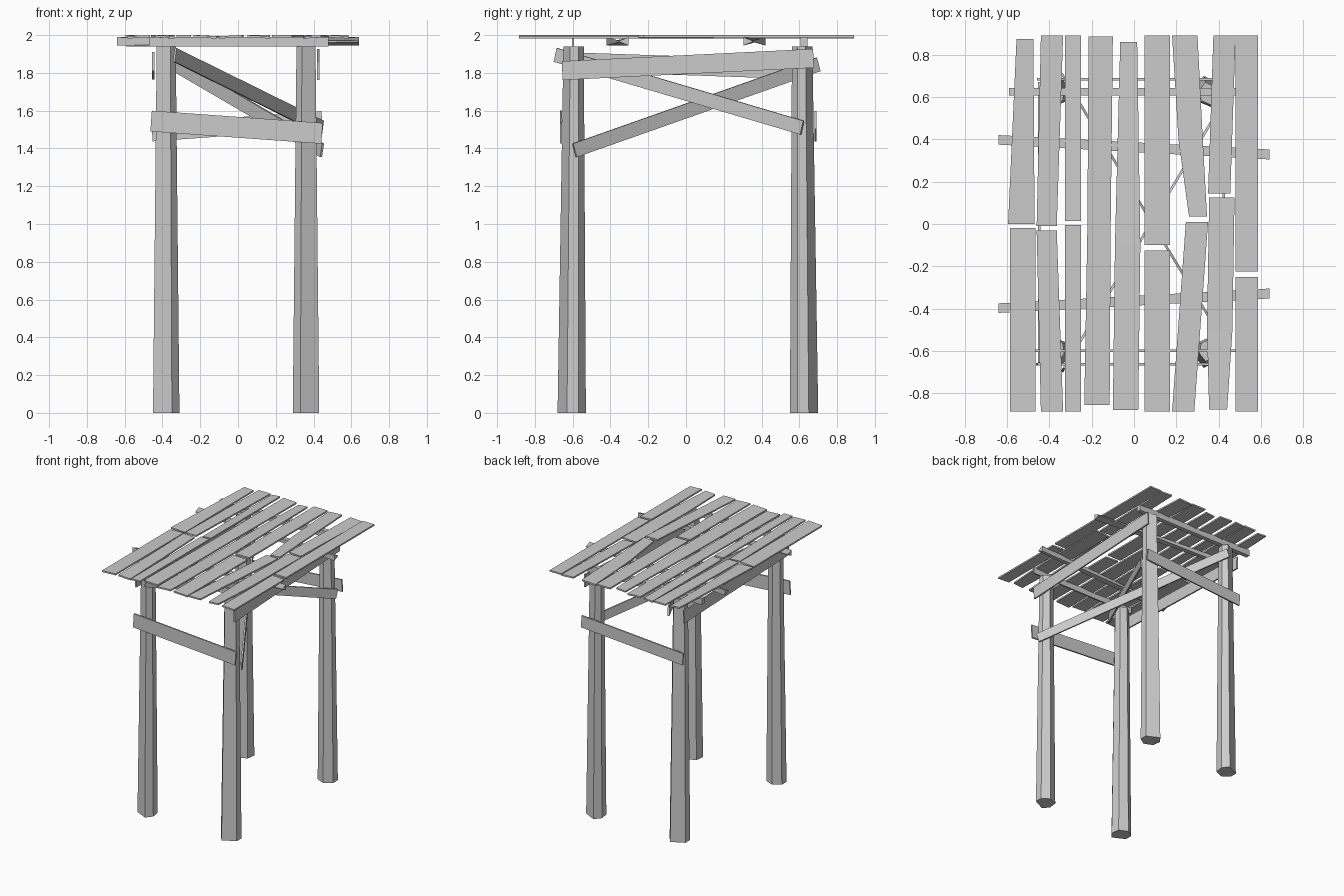
import bpy
from mathutils import Vector


def make(name, verts, faces):
    me = bpy.data.meshes.new(name)
    me.from_pydata([tuple(v) for v in verts], [], faces)
    me.update()
    ob = bpy.data.objects.new(name, me)
    bpy.context.collection.objects.link(ob)
    return ob


def loft(name, rings):
    """Closed solid through rings of equal point count (counter-clockwise seen from the end)."""
    n = len(rings[0])
    verts = [v for r in rings for v in r]
    faces = [tuple(range(n))[::-1],
             tuple(range((len(rings) - 1) * n, len(rings) * n))]
    for k in range(len(rings) - 1):
        for i in range(n):
            j = (i + 1) % n
            faces.append((k * n + i, k * n + j, (k + 1) * n + j, (k + 1) * n + i))
    return make(name, verts, faces)


def board(name, p, q, h, t):
    """Upright plank from p to q, height h, thickness t."""
    p, q = Vector(p), Vector(q)
    d = (q - p).normalized()
    side = d.cross(Vector((0, 0, 1))).normalized()
    up = side.cross(d)
    corners = [(-1, -1), (1, -1), (1, 1), (-1, 1)]
    return loft(name, [[c + side * a * t / 2 + up * b * h / 2 for a, b in corners]
                       for c in (p, q)])


# Rough-hewn six-sided legs, tapering upward
section = [(-0.03, -0.075), (0.07, -0.025), (0.07, 0.035),
           (0.01, 0.075), (-0.06, 0.045), (-0.07, -0.025)]
for fb, sy, cy in (("front", 1, -0.605), ("back", -1, 0.625)):
    for lr, sx, cx in (("left", -1, -0.38), ("right", 1, 0.36)):
        pts = section if sx * sy > 0 else section[::-1]
        loft(f"{fb}_{lr}_leg",
             [[(cx + sx * x * s, cy + sy * y * s + 0.01 * sy * (s < 1), z)
               for x, y in pts] for s, z in ((1, 0), (0.72, 1.94))])

# Boards nailed around the frame
board("front_board", (-0.46, -0.662, 1.545), (0.445, -0.662, 1.48), 0.11, 0.012)
board("back_board", (-0.455, 0.685, 1.485), (0.445, 0.685, 1.55), 0.095, 0.012)
board("right_board", (0.425, -0.655, 1.812), (0.425, 0.675, 1.877), 0.1, 0.012)
board("left_board", (-0.448, -0.655, 1.86), (-0.448, 0.67, 1.815), 0.1, 0.012)

# Crossing diagonal braces
board("diagonal_brace_a", (-0.335, -0.69, 1.895), (0.445, 0.615, 1.51), 0.075, 0.012)
board("diagonal_brace_b", (-0.335, 0.70, 1.845), (0.445, -0.59, 1.39), 0.075, 0.012)

# Beams on top of the legs
board("front_beam", (-0.47, -0.598, 1.965), (0.48, -0.598, 1.965), 0.05, 0.012)
board("back_beam", (-0.59, 0.625, 1.965), (0.48, 0.625, 1.965), 0.05, 0.035)

# Roof battens: twisted wedges, thick on opposite edges at each end
zc = 1.967
for name, s in (("front_batten", -1), ("back_batten", 1)):
    rings = []
    for x, y0, h0, y1, h1 in ((-0.64, 0.375, 0.003, 0.42, 0.022),
                              (0.64, 0.305, 0.022, 0.352, 0.003)):
        r = [(x, s * y0, zc - h0), (x, s * y1, zc - h1),
             (x, s * y1, zc + h1), (x, s * y0, zc + h0)]
        rings.append(r if s > 0 else r[::-1])
    loft(name, rings)

# Roof planks: stations of (y, left x, right x) from front to back
planks = [
    [(0.0, -0.595, -0.47), (0.875, -0.555, -0.475)],
    [(-0.885, -0.587, -0.465), (-0.02, -0.587, -0.465)],
    [(-0.01, -0.46, -0.365), (0.89, -0.44, -0.335)],
    [(-0.885, -0.44, -0.335), (-0.03, -0.46, -0.365)],
    [(0.015, -0.325, -0.25), (0.89, -0.325, -0.25)],
    [(-0.885, -0.325, -0.25), (-0.005, -0.325, -0.25)],
    [(-0.855, -0.235, -0.115), (0.0, -0.22, -0.11), (0.885, -0.215, -0.10)],
    [(-0.88, -0.10, 0.02), (-0.1, -0.09, 0.03), (0.86, -0.065, 0.015)],
    [(-0.10, 0.05, 0.17), (0.89, 0.05, 0.17)],
    [(-0.885, 0.05, 0.17), (-0.125, 0.05, 0.17)],
    [(0.035, 0.26, 0.345), (0.4, 0.21, 0.325), (0.89, 0.18, 0.30)],
    [(-0.885, 0.18, 0.285), (0.01, 0.245, 0.35)],
    [(0.145, 0.35, 0.455), (0.89, 0.375, 0.48)],
    [(-0.877, 0.355, 0.44), (-0.5, 0.345, 0.465), (0.125, 0.355, 0.475)],
    [(-0.225, 0.48, 0.585), (0.89, 0.48, 0.585)],
    [(-0.885, 0.48, 0.585), (-0.25, 0.48, 0.585)],
]
for i, st in enumerate(planks):
    tilt = (0.003, -0.003, 0.0)[i % 3]
    rings = []
    for y, a, b in st:
        za, zb = 1.988 - abs(tilt) + tilt, 1.988 - abs(tilt) - tilt
        rings.append([(a, y, za + 0.012), (b, y, zb + 0.012), (b, y, zb), (a, y, za)])
    loft(f"roof_plank_{i + 1}", rings)
